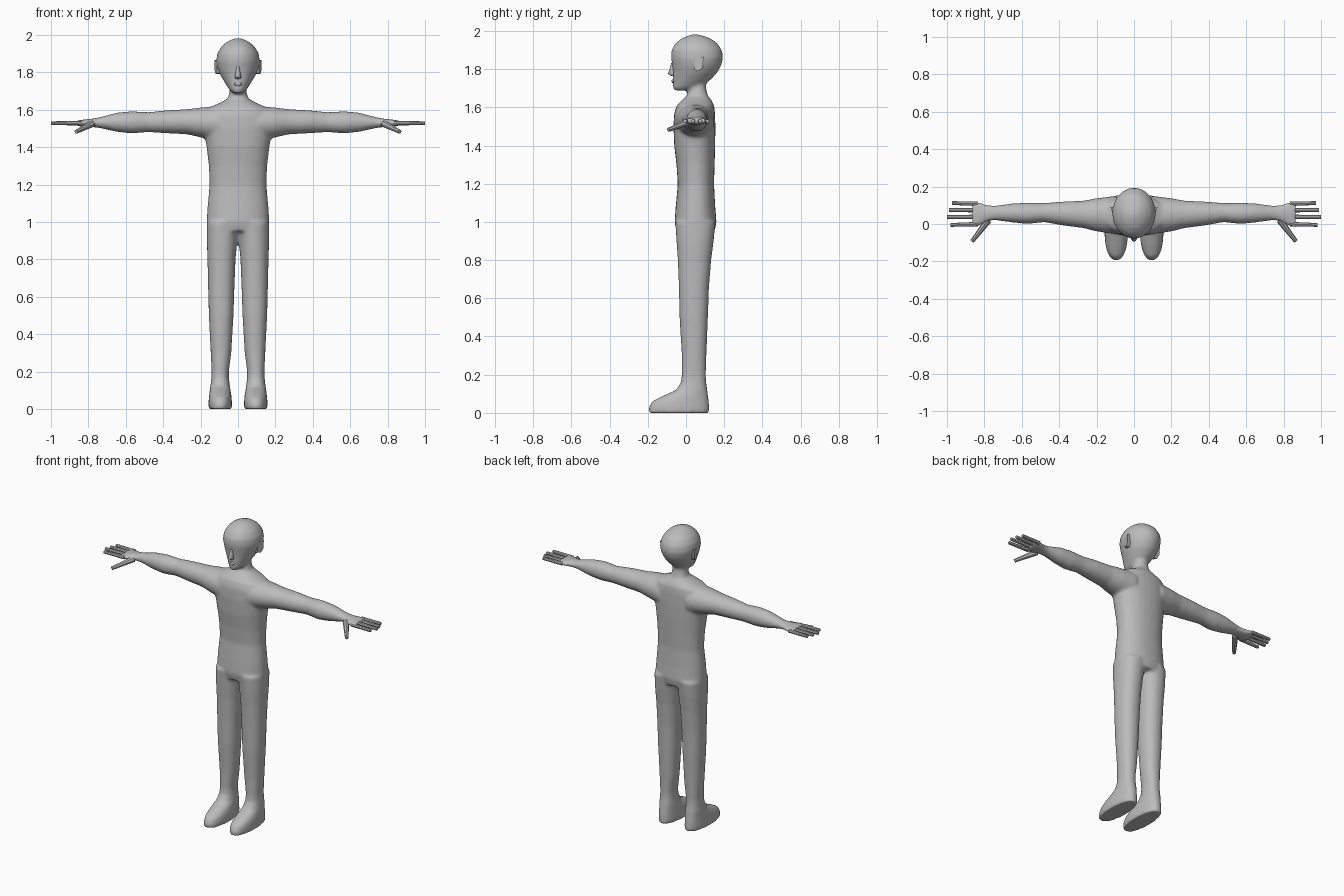
import bpy, bmesh, math
from mathutils import Vector

skin = bpy.data.materials.new("plain grey")
skin.diffuse_color = (0.5, 0.5, 0.5, 1)


def loft(bm, rings, axis, n=28, power=1.0):
    """Closed tube; ring = (position, a_min, a_max, b_min, b_max).
    axis 'z': a = x, b = y.  axis 'x': a = y, b = z."""
    loops = []
    for p, a0, a1, b0, b1 in rings:
        loop = []
        for i in range(n):
            t = 2 * math.pi * i / n
            c, s = math.cos(t), math.sin(t)
            c = math.copysign(abs(c) ** power, c)
            s = math.copysign(abs(s) ** power, s)
            a = (a0 + a1) / 2 + (a1 - a0) / 2 * c
            b = (b0 + b1) / 2 + (b1 - b0) / 2 * s
            loop.append(bm.verts.new((a, b, p) if axis == 'z' else (p, a, b)))
        loops.append(loop)
    for l0, l1 in zip(loops, loops[1:]):
        for i in range(n):
            j = (i + 1) % n
            bm.faces.new((l0[i], l0[j], l1[j], l1[i]))
    bm.faces.new(loops[0][::-1])
    bm.faces.new(loops[-1])


def mirrored(bm):
    """Add a copy of everything on the other side of x = 0."""
    geo = bmesh.ops.duplicate(bm, geom=bm.verts[:] + bm.edges[:] + bm.faces[:])["geom"]
    for v in geo:
        if isinstance(v, bmesh.types.BMVert):
            v.co.x = -v.co.x


def finish(name, bm, angle=40):
    bmesh.ops.recalc_face_normals(bm, faces=bm.faces[:])
    me = bpy.data.meshes.new(name)
    bm.to_mesh(me)
    bm.free()
    me.materials.append(skin)
    ob = bpy.data.objects.new(name, me)
    bpy.context.collection.objects.link(ob)
    bpy.ops.object.select_all(action='DESELECT')
    bpy.context.view_layer.objects.active = ob
    ob.select_set(True)
    bpy.ops.object.shade_smooth_by_angle(angle=math.radians(angle))
    return ob


# Body: limbs first, mirrored, then torso and head, all fused together
bm = bmesh.new()
leg = [(0.0, .033, .157, -.197, .122), (.03, .032, .158, -.195, .122),
       (.06, .034, .156, -.178, .12), (.085, .037, .153, -.13, .117),
       (.12, .043, .148, -.052, .112), (.16, .048, .143, -.027, .106),
       (.2, .049, .141, -.022, .104), (.3, .036, .146, -.022, .107),
       (.5, .024, .156, -.034, .115), (.65, .019, .16, -.037, .12),
       (.8, .013, .163, -.043, .132), (.9, .004, .167, -.05, .145),
       (1.0, -.01, .167, -.056, .155)]
loft(bm, leg, 'z', power=.9)
arm = [(.1, -.055, .15, 1.43, 1.62), (.2, -.04, .138, 1.452, 1.612),
       (.27, -.022, .125, 1.468, 1.603), (.38, -.008, .12, 1.474, 1.597),
       (.48, .01, .112, 1.48, 1.587), (.57, .0, .114, 1.473, 1.592),
       (.65, .008, .11, 1.482, 1.584), (.74, .02, .098, 1.502, 1.56),
       (.78, .015, .1, 1.507, 1.552), (.82, -.008, .115, 1.508, 1.548),
       (.865, -.02, .123, 1.514, 1.542)]
loft(bm, arm, 'x')
mirrored(bm)
torso = [(.95, -.14, .14, -.05, .15), (1.0, -.168, .168, -.06, .16),
         (1.08, -.163, .163, -.054, .153), (1.2, -.152, .152, -.043, .147),
         (1.3, -.156, .156, -.05, .15), (1.4, -.168, .168, -.062, .153),
         (1.5, -.185, .185, -.066, .154), (1.57, -.185, .185, -.062, .152),
         (1.61, -.16, .16, -.048, .147), (1.635, -.1, .1, -.025, .135),
         (1.66, -.055, .055, .005, .115), (1.7, -.045, .045, .015, .105),
         (1.76, -.045, .045, .015, .105)]
loft(bm, torso, 'z', power=.9)
head = [(1.688, -.025, .025, -.062, .01), (1.705, -.045, .045, -.07, .07),
        (1.74, -.068, .068, -.069, .125), (1.78, -.092, .092, -.068, .163),
        (1.82, -.109, .109, -.072, .185), (1.86, -.117, .117, -.079, .195),
        (1.9, -.111, .111, -.076, .188), (1.935, -.091, .091, -.055, .164),
        (1.96, -.064, .064, -.025, .13), (1.975, -.036, .036, .01, .09),
        (1.982, -.012, .012, .035, .06)]
loft(bm, head, 'z')
body = finish("body", bm, 60)
remesh = body.modifiers.new("fuse", 'REMESH')
remesh.mode = 'VOXEL'
remesh.voxel_size = .009
remesh.use_smooth_shade = True
relax = body.modifiers.new("relax", 'SMOOTH')
relax.factor = .5
relax.iterations = 8


def rod(bm, start, end, r0, r1):
    """Six-sided tapered rod between two points."""
    a, b = Vector(start), Vector(end)
    turn = (b - a).to_track_quat('Z', 'Y').to_matrix().to_4x4()
    turn.translation = (a + b) / 2
    bmesh.ops.create_cone(bm, cap_ends=True, segments=8, radius1=r0, radius2=r1,
                          depth=(b - a).length, matrix=turn)


# Fingers and thumbs
bm = bmesh.new()
for y, tip in ((.112, .973), (.075, .99), (.037, 1.0), (-.005, .981)):
    rod(bm, (.835, y * .93 + .004, 1.528), (tip, y, 1.528), .012, .01)
rod(bm, (.78, .02, 1.525), (.865, -.092, 1.482), .019, .011)
mirrored(bm)
finish("fingers", bm)

# Ears: slanted plates standing off the sides of the head
bm = bmesh.new()
outline = [(.045, 1.86), (.092, 1.865), (.088, 1.81), (.07, 1.79), (.045, 1.795)]
inner = [bm.verts.new((.085, y, z)) for y, z in outline]
outer = [bm.verts.new((.112 + (y - .045) * .3, y, z)) for y, z in outline]
bm.faces.new(inner)
bm.faces.new(outer)
for i in range(5):
    j = (i + 1) % 5
    bm.faces.new((inner[i], inner[j], outer[j], outer[i]))
mirrored(bm)
finish("ears", bm)

# Nose: narrow wedge that widens toward its tip
bm = bmesh.new()
nose = [(1.765, -.015, .015, -.078, -.04), (1.775, -.018, .018, -.094, -.04),
        (1.8, -.013, .013, -.086, -.04), (1.835, -.008, .008, -.076, -.05)]
loft(bm, nose, 'z', 12)
finish("nose", bm, 60)

# Lips: small soft ridge under the nose
bm = bmesh.new()
loft(bm, [(1.728, -.015, .015, -.073, -.04), (1.737, -.024, .024, -.077, -.04),
          (1.746, -.018, .018, -.074, -.04)], 'z', 12)
finish("lips", bm, 60)
